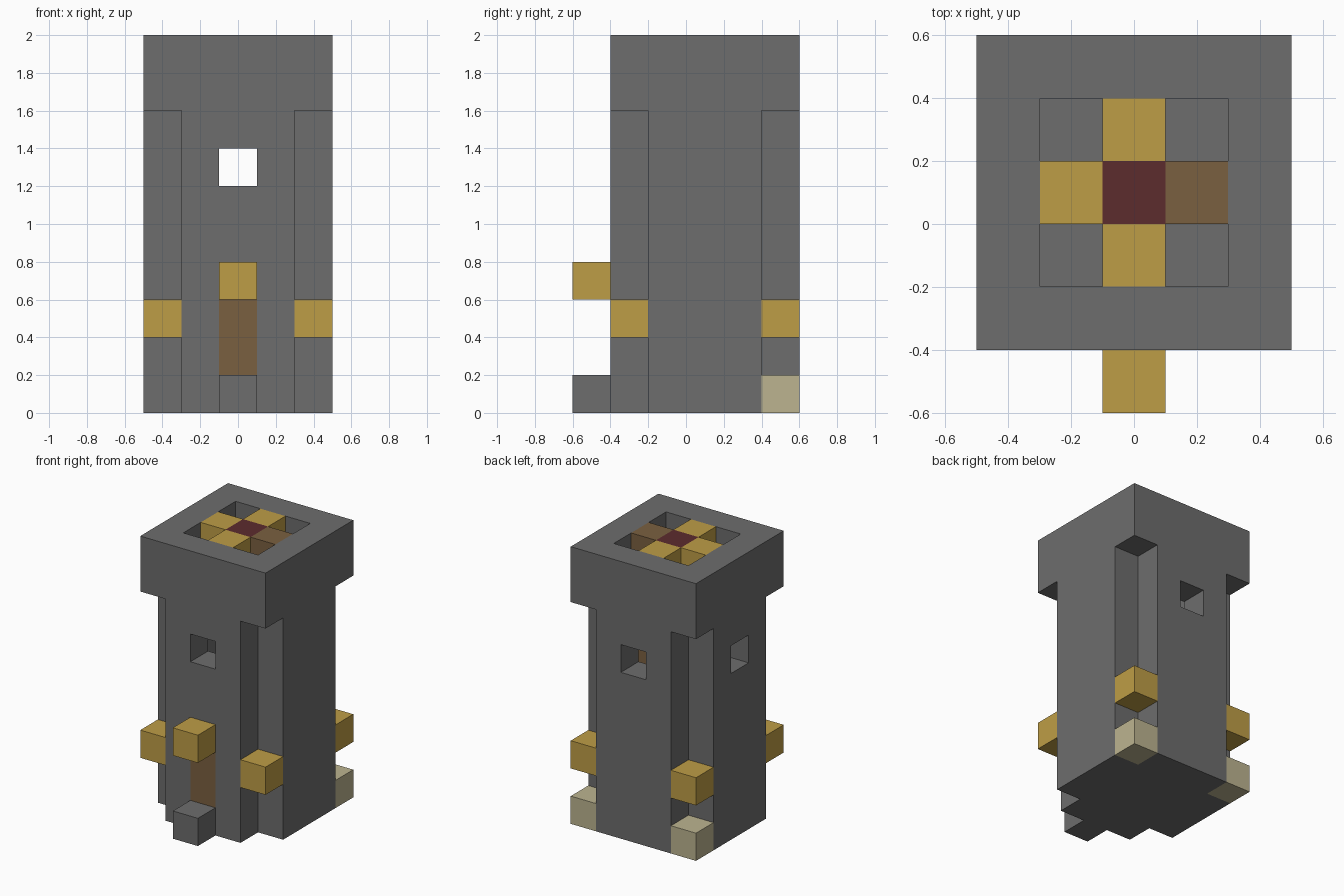
import bpy

old = bpy.data.objects.get("Cube")
if old:
    bpy.data.objects.remove(old, do_unlink=True)


def material(name, rgb):
    mat = bpy.data.materials.new(name)
    mat.use_nodes = True
    mat.diffuse_color = (*rgb, 1)
    mat.node_tree.nodes["Principled BSDF"].inputs["Base Color"].default_value = (*rgb, 1)
    return mat


stone = material("grey stone", (0.153, 0.153, 0.153))
gold = material("lamp gold", (0.515, 0.337, 0.061))
wood = material("brown wood", (0.195, 0.117, 0.051))
cream = material("pale cream", (0.503, 0.456, 0.279))
red = material("dark red", (0.107, 0.025, 0.027))

CELL = 0.2
MID = 0.1        # y of the tower axis
INNER = 0.298    # half width of the hollow


def box(name, x, y, z, mat=None):
    """Box from (min, max) pairs on each axis."""
    verts = [(a, b, c) for a in x for b in y for c in z]
    faces = [(0, 1, 3, 2), (4, 6, 7, 5), (0, 4, 5, 1),
             (2, 3, 7, 6), (0, 2, 6, 4), (1, 5, 7, 3)]
    mesh = bpy.data.meshes.new(name)
    mesh.from_pydata(verts, [], faces)
    obj = bpy.data.objects.new(name, mesh)
    bpy.context.collection.objects.link(obj)
    if mat:
        mesh.materials.append(mat)
    return obj


def cell(name, cx, cy, z0, mat):
    h = CELL / 2
    return box(name, (cx - h, cx + h), (cy - h, cy + h), (z0, z0 + CELL), mat)


def cut(target, x, y, z):
    cutter = box("cutter", x, y, z)
    cutter.hide_render = True
    mod = target.modifiers.new("cut", 'BOOLEAN')
    mod.operation = 'DIFFERENCE'
    mod.solver = 'EXACT'
    mod.object = cutter
    bpy.context.view_layer.objects.active = target
    bpy.ops.object.modifier_apply(modifier=mod.name)
    bpy.data.objects.remove(cutter, do_unlink=True)


# Tower body: hollow block with notched corners below the parapet
tower = box("tower", (-0.5, 0.5), (-0.4, 0.6), (0, 2), stone)
for sx in (-1, 1):
    for sy in (-1, 1):
        cut(tower, sorted((sx * 0.3, sx * 0.7)),
            sorted((MID + sy * 0.3, MID + sy * 0.7)), (-0.1, 1.6))
cut(tower, (-INNER, INNER), (MID - INNER, MID + INNER), (0.2, 2.1))

# Windows on the front, back and one side, and the doorway
cut(tower, (-0.1, 0.1), (-0.7, 0.9), (1.2, 1.4))
cut(tower, (-0.7, -0.2), (0, 0.2), (1.2, 1.4))
cut(tower, (-0.1, 0.1), (-0.7, -0.1), (0.2, 0.6))

# Entrance
box("door", (-0.1, 0.1), (-0.4, -0.2), (0.2, 0.6), wood)
cell("door_step", 0, -0.5, 0, stone)
cell("door_lamp", 0, -0.5, 0.6, gold)

# Corner lamps, with pale blocks below the back pair
for sx, side in ((-1, "right"), (1, "left")):
    for sy, end in ((-1, "front"), (1, "back")):
        cell(f"{end}_{side}_lamp", sx * 0.4, MID + sy * 0.4, 0.4, gold)
    cell(f"back_{side}_base_block", sx * 0.4, MID + 0.4, 0, cream)

# Ladder column inside, and the beacon at its top
box("ladder_column", (0.1, INNER), (0, 0.2), (0.2, 2), wood)
cell("beacon_core", 0, MID, 1.8, red)
box("beacon_right_lamp", (-INNER, -0.1), (0, 0.2), (1.8, 2), gold)
box("beacon_front_lamp", (-0.1, 0.1), (MID - INNER, 0), (1.8, 2), gold)
box("beacon_back_lamp", (-0.1, 0.1), (0.2, MID + INNER), (1.8, 2), gold)
